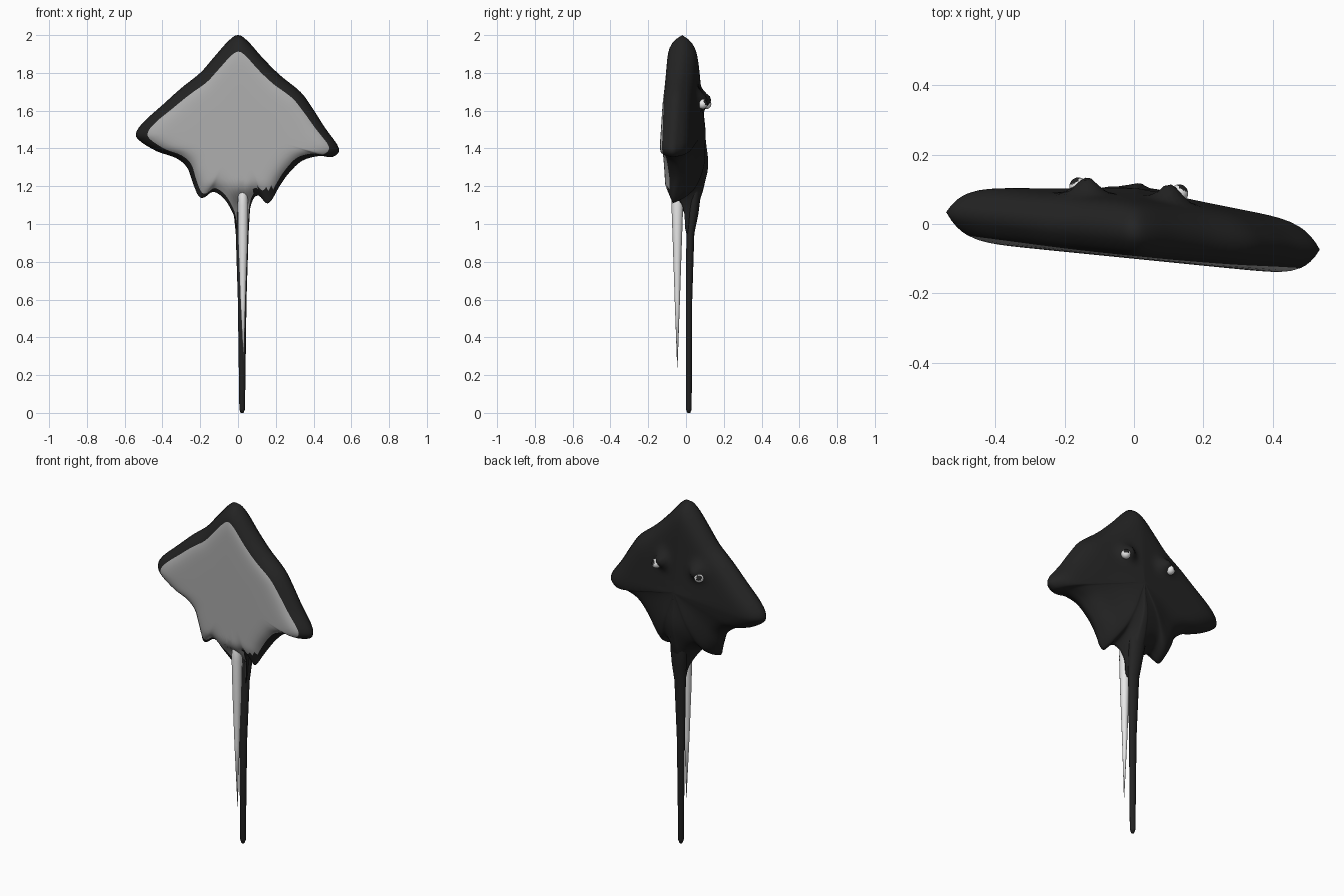
import bpy, bmesh
from math import exp, sin, cos, tau
from mathutils import Vector

cube = bpy.data.objects.get("Cube")
if cube:
    bpy.data.objects.remove(cube, do_unlink=True)


def material(name, value):
    mat = bpy.data.materials.new(name)
    mat.use_nodes = True
    colour = (value, value, value, 1)
    mat.diffuse_color = colour
    node = mat.node_tree.nodes["Principled BSDF"]
    node.inputs["Base Color"].default_value = colour
    node.inputs["Roughness"].default_value = 0.7
    return mat


DARK = material("charcoal skin", 0.017)
BELLY = material("grey belly", 0.42)
WHITE = material("off white", 0.85)


def finish(name, bm, mats):
    bmesh.ops.recalc_face_normals(bm, faces=bm.faces)
    mesh = bpy.data.meshes.new(name)
    bm.to_mesh(mesh)
    bm.free()
    mesh.shade_smooth()
    for mat in mats:
        mesh.materials.append(mat)
    obj = bpy.data.objects.new(name, mesh)
    bpy.context.collection.objects.link(obj)
    return obj


def bridge(bm, a, b, mat=0):
    n = len(a)
    for i in range(n):
        j = (i + 1) % n
        bm.faces.new((a[i], a[j], b[j], b[i])).material_index = mat


def catmull(points, steps):
    out, n = [], len(points)
    for i in range(n):
        a, b, c, d = (Vector(points[(i + k) % n]) for k in (-1, 0, 1, 2))
        for s in range(steps):
            t = s / steps
            out.append(0.5 * (2 * b + (c - a) * t + (2 * a - 5 * b + 4 * c - d) * t * t
                              + (3 * b - a - 3 * c + d) * t ** 3))
    return out


def ramp(value, start, end):
    t = min(1, max(0, (value - start) / (end - start)))
    return t * t * (3 - 2 * t)


def bump(dx, dz, size):
    return exp(-(dx * dx + dz * dz) / size ** 2)


# Body outline: nose, left wing, left fin, tail root, right fin, right wing
OUTLINE = [(0, 2), (.05, 1.97), (.13, 1.88), (.22, 1.79), (.33, 1.7), (.39, 1.62),
           (.46, 1.51), (.535, 1.4), (.5, 1.355), (.43, 1.36), (.34, 1.335),
           (.27, 1.27), (.22, 1.2), (.18, 1.13), (.15, 1.11), (.11, 1.15),
           (.08, 1.13), (.06, 1.06), (.05, .95), (0, .95), (-.02, 1.04),
           (-.07, 1.13), (-.13, 1.17), (-.18, 1.14), (-.21, 1.15), (-.24, 1.22),
           (-.27, 1.3), (-.33, 1.35), (-.43, 1.385), (-.52, 1.44), (-.54, 1.48),
           (-.5, 1.54), (-.4, 1.63), (-.3, 1.72), (-.2, 1.8), (-.13, 1.88), (-.05, 1.97)]
CENTRE = Vector((0.01, 1.5))
EYES = [(0.105, 1.66), (-0.135, 1.66)]


def surface(p, s, side):
    """Depth of the body at plan point p, s being 0 at the centre and 1 at the rim."""
    x, z = p
    low = ramp(z, 1.25, 1.12)
    rim = -0.02 - 0.035 * low + 0.08 * low * bump(x - 0.02, 0, 0.06)
    edge = 1 - s ** 12
    if side < 0:
        target = -0.1 + (rim + 0.1) * ramp(z, 1.22, 1.05)
        y = rim + (target - rim) * edge
    else:
        target = 0.1 - 0.05 * ramp(z, 1.2, 1.0)
        y = rim + (target - rim) * (0.6 * edge + 0.4 * (1 - s))
        y += 0.035 * bump(x - 0.01, z - 1.3, 0.13) * edge
        y += sum(0.05 * bump(x - ex, z - ez, 0.042) for ex, ez in EYES)
    return y - 0.1 * x


# Body: concentric rings on the belly and the back, sharing the rim
bm = bmesh.new()
plan = catmull(OUTLINE, 4)
rim_ring = [bm.verts.new((p.x, surface(p, 1, 1), p.y)) for p in plan]
INNER = 16
for side in (-1, 1):
    previous = rim_ring
    levels = [(u / 4, 1) for u in range(1, 5)] + [(1, 1 - k / INNER) for k in range(1, INNER)]
    for number, (u, k) in enumerate(levels):
        ring = []
        for p in plan:
            d = p - CENTRE
            border = 0.885 - 0.06 * d.normalized().y
            s = (1 - (1 - border) * u) * k
            q = CENTRE + d * s
            ring.append(bm.verts.new((q.x, surface(q, s, side), q.y)))
        bridge(bm, previous, ring, 1 if side < 0 and number > 3 else 0)
        previous = ring
    hub = bm.verts.new((CENTRE.x, surface(CENTRE, 0, side), CENTRE.y))
    for i, v in enumerate(previous):
        face = bm.faces.new((v, previous[(i + 1) % len(previous)], hub))
        face.material_index = 1 if side < 0 else 0
# The left fin is dark underneath
for face in bm.faces:
    c = face.calc_center_median()
    if c.x > 0.08 and c.z < 1.19:
        face.material_index = 0
finish("ray_body", bm, [DARK, BELLY])


def spike(name, mat, sections, sides=16):
    """Loft of ellipses: height, centre x, radius x, centre y, radius y."""
    bm = bmesh.new()
    rings = [[bm.verts.new((cx + rx * cos(tau * i / sides), cy + ry * sin(tau * i / sides), z))
              for i in range(sides)] for z, cx, rx, cy, ry in sections]
    for a, b in zip(rings, rings[1:]):
        bridge(bm, a, b)
    bm.faces.new(rings[0])
    bm.faces.new(rings[-1])
    return finish(name, bm, [mat])


# Tail
spike("tail", DARK, [(1.3, .012, .05, .05, .03), (1.15, .015, .05, .045, .033),
                     (1.05, .02, .042, .035, .03), (.95, .022, .034, .023, .021),
                     (.6, .022, .023, .016, .017), (.02, .022, .015, .015, .015),
                     (0, .022, .008, .015, .008)])
# Stinger in front of the tail
spike("stinger", WHITE, [(1.2, .024, .01, -.055, .012), (1.18, .025, .024, -.05, .025),
                         (1.1, .026, .028, -.046, .031), (.9, .026, .025, -.046, .024),
                         (.6, .026, .014, -.046, .014), (.24, .03, .001, -.046, .001)])

# Eyes looking outward, each with a dark pupil
for (ex, ez), name, y in zip(EYES, ("left_eye", "right_eye"), (0.088, 0.108)):
    out = 1 if ex > 0 else -1
    bm = bmesh.new()
    bmesh.ops.create_uvsphere(bm, u_segments=24, v_segments=16, radius=0.026)
    gaze = Vector((out * 0.5, 0.8, 0.35)).normalized()
    for face in bm.faces:
        if face.calc_center_median().normalized().dot(gaze) > 0.8:
            face.material_index = 1
    eye = finish(name, bm, [WHITE, DARK])
    eye.location = (ex + out * 0.025, y, ez - 0.025)
